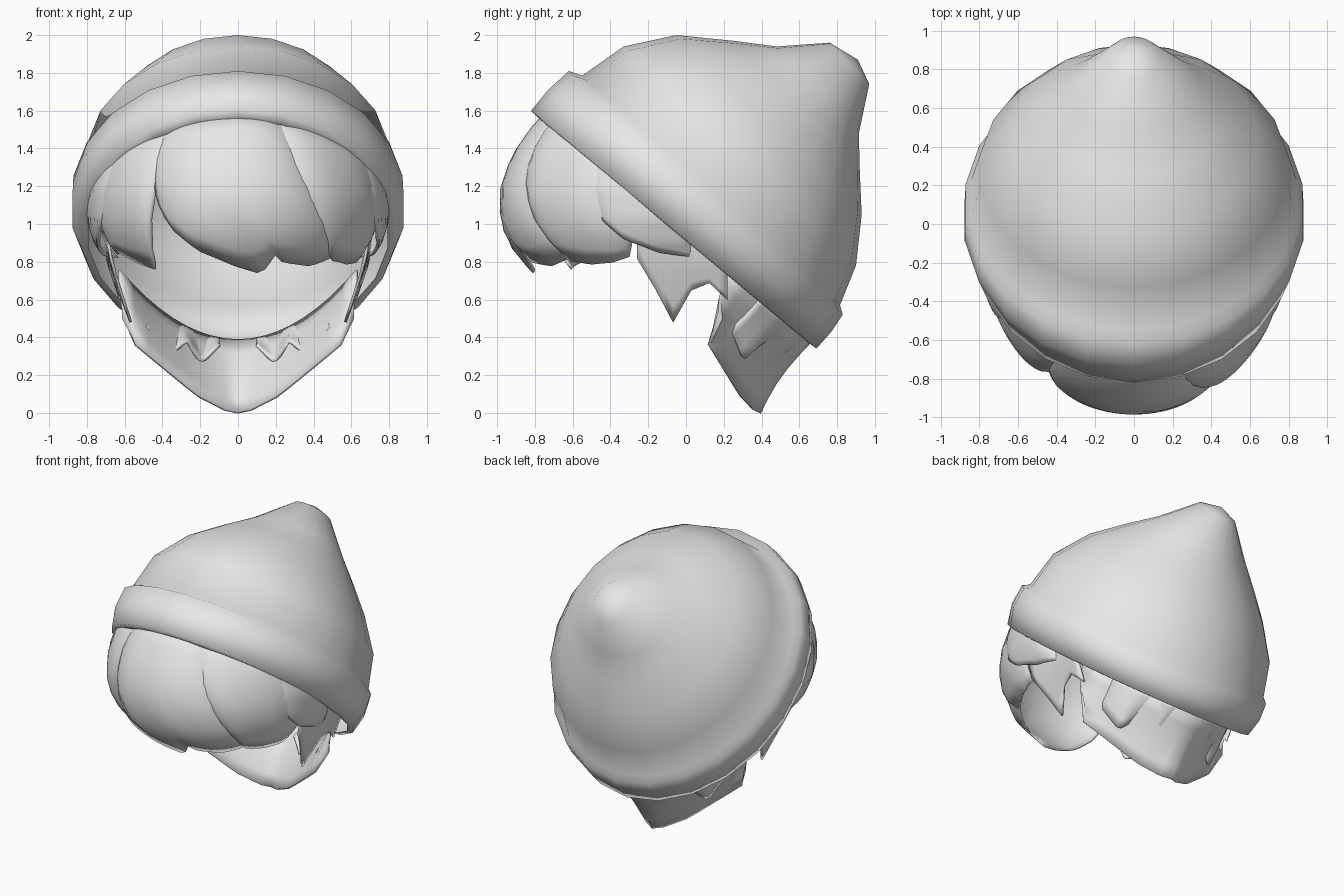
import bpy
import math

cube = bpy.data.objects.get("Cube")
if cube:
    bpy.data.objects.remove(cube)

grey = bpy.data.materials.new("plain_grey")
grey.use_nodes = True
colour = (0.8, 0.8, 0.8, 1)
grey.diffuse_color = colour
grey.node_tree.nodes["Principled BSDF"].inputs["Base Color"].default_value = colour


def make(name, verts, faces, angle=60, thickness=0):
    mesh = bpy.data.meshes.new(name)
    mesh.from_pydata(verts, [], faces)
    mesh.materials.append(grey)
    obj = bpy.data.objects.new(name, mesh)
    bpy.context.collection.objects.link(obj)
    bpy.ops.object.select_all(action='DESELECT')
    obj.select_set(True)
    bpy.context.view_layer.objects.active = obj
    bpy.ops.object.mode_set(mode='EDIT')
    bpy.ops.mesh.select_all(action='SELECT')
    bpy.ops.mesh.normals_make_consistent(inside=False)
    bpy.ops.object.mode_set(mode='OBJECT')
    bpy.ops.object.shade_smooth_by_angle(angle=math.radians(angle))
    if thickness:
        mod = obj.modifiers.new("Thickness", 'SOLIDIFY')
        mod.thickness = thickness
        mod.offset = 0


def interp(points, x):
    """Piecewise linear lookup."""
    if x <= points[0][0]:
        return points[0][1]
    for (a, p), (b, q) in zip(points, points[1:]):
        if x <= b:
            return p + (q - p) * (x - a) / (b - a)
    return points[-1][1]


def grid_faces(rows, cols, wrap=False):
    return [(r * cols + c, r * cols + (c + 1) % cols,
             (r + 1) * cols + (c + 1) % cols, (r + 1) * cols + c)
            for r in range(rows - 1) for c in range(cols if wrap else cols - 1)]


# Tilted elliptical rings: front y, front z, back y, back z, half width
SEGS = 22


def ring(fy, fz, by, bz, w):
    cy, cz = (fy + by) / 2, (fz + bz) / 2
    out = []
    for i in range(SEGS):
        t = math.tau * i / SEGS
        out.append((w * math.sin(t), cy + (fy - cy) * math.cos(t),
                    cz + (fz - cz) * math.cos(t)))
    return out


# Hat: turned-up brim flowing into a crown that sweeps back to a blunt point
brim = [(-0.77, 1.55, 0.65, 0.37, 0.80), (-0.82, 1.60, 0.69, 0.34, 0.84),
        (-0.73, 1.71, 0.77, 0.43, 0.885), (-0.62, 1.81, 0.83, 0.52, 0.88)]
crown = [(-0.55, 1.785, 0.815, 0.57, 0.85), (-0.33, 1.94, 0.90, 0.78, 0.80),
         (-0.05, 2.0, 0.93, 1.05, 0.64), (0.25, 1.97, 0.92, 1.28, 0.48),
         (0.48, 1.94, 0.915, 1.48, 0.34), (0.76, 1.96, 0.97, 1.74, 0.13)]
rings = brim + crown
verts = [p for r in rings for p in ring(*r)]
faces = grid_faces(len(rings), SEGS, True)
verts.append((0, 0.91, 1.87))
last = (len(rings) - 1) * SEGS
faces += [(last + i, last + (i + 1) % SEGS, len(verts) - 1) for i in range(SEGS)]
make("hat", verts, faces, 120)

# Outline of the hair: scale by height
SWELL = [(0.48, 0.77), (0.75, 0.81), (0.8, 0.86), (0.9, 0.95), (1.02, 1.0),
         (1.18, 1.0), (1.36, 0.93), (1.52, 0.8), (1.65, 0.66)]


def hair_point(angle, z, grow):
    s = interp(SWELL, z) + grow
    return 0.78 * s * math.sin(angle), -0.1 - 0.87 * s * math.cos(angle), z


def brim_height(angle):
    z = 1.2
    for _ in range(25):
        z = (z + 1.6 - 0.834 * (hair_point(angle, z, 0)[1] + 0.82)) / 2
    return z + 0.05


def lock(name, top, bottom, hem, grow=0, cols=25, rows=9):
    """Hair sheet between two angles, hanging from the brim to a hem line."""
    verts = []
    for r in range(rows):
        v = r / (rows - 1)
        for c in range(cols):
            u = c / (cols - 1)
            k = v * v
            lo = top[0] + (bottom[0] - top[0]) * k
            hi = top[1] + (bottom[1] - top[1]) * k
            a = math.radians(lo + (hi - lo) * u)
            start = brim_height(math.radians(top[0] + (top[1] - top[0]) * u))
            end = min(interp(hem, u), start - 0.02)
            tuck = grow - 0.06 * abs(2 * u - 1) ** 4
            verts.append(hair_point(a, start + (end - start) * v, tuck))
    make(name, verts, grid_faces(rows, cols), 60, 0.015)


# Fringe
lock("fringe_centre", (-40, 26), (-34, 52),
     [(0, 1.1), (0.08, 0.97), (0.2, 0.86), (0.38, 0.78), (0.5, 0.745),
      (0.54, 0.76), (0.58, 0.84), (0.63, 0.80), (0.8, 0.78), (1, 0.84)], 0.01)
lock("fringe_right", (-80, -34), (-72, -40),
     [(0, 0.88), (0.2, 0.84), (0.3, 0.85), (0.6, 0.80), (0.9, 0.76), (1, 0.95)])
lock("fringe_left", (18, 80), (42, 74),
     [(0, 0.9), (0.15, 0.81), (0.5, 0.79), (0.8, 0.80), (1, 0.83)], 0.01)

# Rounded side locks overlapping the fringe
side_hem = [(0, 1.14), (0.12, 1.02), (0.3, 0.92), (0.6, 0.85), (1, 0.82)]
lock("side_lock_right", (-58, -97), (-62, -104), side_hem, 0.02)
lock("side_lock_left", (58, 97), (62, 104), side_hem, 0.02)

# Pointed locks in front of the ears
for side, label in ((1, "left"), (-1, "right")):
    rows, cols = 7, 11
    verts = []
    for r in range(rows):
        v = r / (rows - 1)
        for c in range(cols):
            u = c / (cols - 1)
            y = -0.26 + 0.48 * u
            end = interp([(0, 0.82), (0.2, 0.66), (0.4, 0.48), (0.6, 0.65),
                          (0.8, 0.69), (1, 0.6)], u)
            z = 1.17 - 0.40 * u
            z += (end - z) * v
            x = interp([(0.48, 0.58), (0.8, 0.69), (1.1, 0.74)], z)
            verts.append((side * (x - 0.02 * (1 - u)), y, z))
    make("ear_lock_" + label, verts, grid_faces(rows, cols), 60, 0.015)


# Nape hair: curved sheets hanging from the brim, narrowing to points
def nape(name, x0, x1, hem, lower_y, bulge, cols=19, rows=6):
    verts = []
    for r in range(rows):
        v = r / (rows - 1)
        for c in range(cols):
            x = x0 + (x1 - x0) * c / (cols - 1)
            t = abs(x) / 0.63
            start = 0.385 + 0.37 * t * t
            end = min(interp(hem, abs(x)), start - 0.01)
            y0 = 0.665 - 0.43 * t ** 2
            y1 = interp(lower_y, t)
            y = y0 + (y1 - y0) * v + bulge * math.sin(math.pi * v)
            verts.append((x * (1 - 0.03 * v), y, start + (end - start) * v))
    make(name, verts, grid_faces(rows, cols), 60, 0.015)


nape("nape_hair", -0.63, 0.63,
     [(0, 0), (0.06, 0.01), (0.22, 0.09), (0.56, 0.36), (0.63, 0.50)],
     [(0, 0.39), (0.89, 0.12), (1, 0.19)], -0.03)
for side, label in ((1, "left"), (-1, "right")):
    nape("nape_lock_" + label, side * 0.1, side * 0.5,
         [(0.1, 0.36), (0.2, 0.26), (0.28, 0.38), (0.4, 0.28), (0.5, 0.45)],
         [(0, 0.58), (0.8, 0.23)], 0.01)
